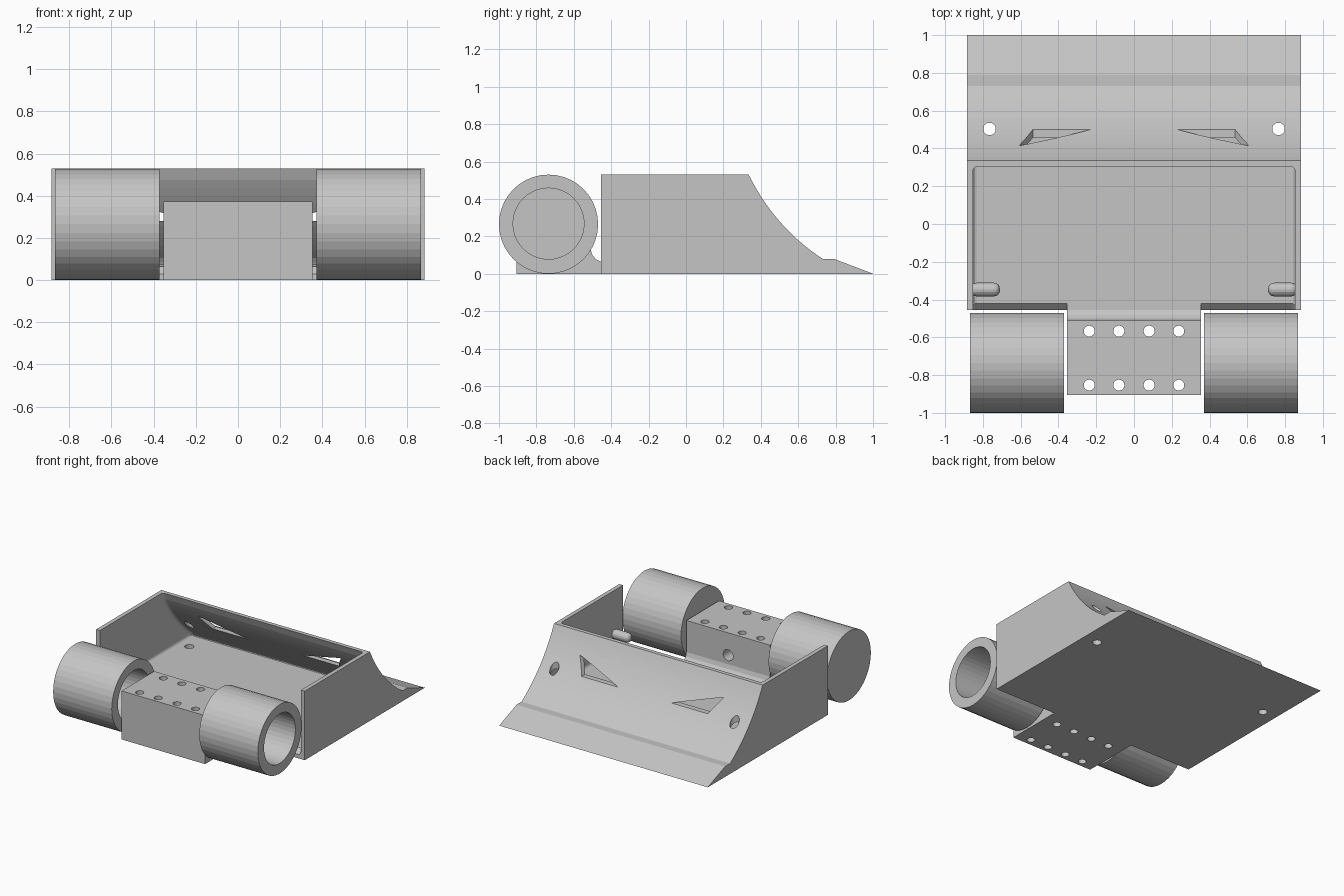
import bpy, bmesh
from math import pi
from mathutils import Vector, Matrix

old = bpy.data.objects.get("Cube")
if old:
    bpy.data.objects.remove(old)

GREY = (0.56, 0.56, 0.56, 1)
mat = bpy.data.materials.new("plain grey")
mat.use_nodes = True
mat.diffuse_color = GREY
mat.node_tree.nodes["Principled BSDF"].inputs["Base Color"].default_value = GREY


def finish(name, bm):
    bmesh.ops.recalc_face_normals(bm, faces=bm.faces)
    mesh = bpy.data.meshes.new(name)
    bm.to_mesh(mesh)
    bm.free()
    mesh.materials.append(mat)
    obj = bpy.data.objects.new(name, mesh)
    bpy.context.collection.objects.link(obj)
    return obj


def prism(name, points, span):
    """Extrude a list of 3D points along a vector."""
    bm = bmesh.new()
    face = bm.faces.new([bm.verts.new(p) for p in points])
    out = bmesh.ops.extrude_face_region(bm, geom=[face])
    verts = [g for g in out["geom"] if isinstance(g, bmesh.types.BMVert)]
    bmesh.ops.translate(bm, verts=verts, vec=span)
    return finish(name, bm)


def side_prism(name, profile, half):
    """Extrude a (y, z) profile across the width."""
    return prism(name, [(-half, y, z) for y, z in profile], (2 * half, 0, 0))


def rod(name, centre, axis, radius, length, sides=24):
    bm = bmesh.new()
    turn = Vector((0, 0, 1)).rotation_difference(Vector(axis)).to_matrix().to_4x4()
    bmesh.ops.create_cone(bm, cap_ends=True, segments=sides, radius1=radius,
                          radius2=radius, depth=length,
                          matrix=Matrix.Translation(centre) @ turn)
    return finish(name, bm)


def cut(target, cutters):
    bpy.context.view_layer.objects.active = target
    for cutter in cutters:
        mod = target.modifiers.new("cut", "BOOLEAN")
        mod.operation = "DIFFERENCE"
        mod.solver = "EXACT"
        mod.object = cutter
        bpy.ops.object.modifier_apply(modifier=mod.name)
        bpy.data.objects.remove(cutter)


# Curved front plate, outside and its inward offset
a, b, c = Vector((0.335, 0.53)), Vector((0.473, 0.25)), Vector((0.73, 0.08))
outer, inner = [], []
for i in range(15):
    t = i / 14
    p = a * (1 - t) ** 2 + b * 2 * t * (1 - t) + c * t * t
    d = ((b - a) * (1 - t) + (c - b) * t).normalized()
    q = p + Vector((d.y, -d.x)) * 0.033
    outer.append(tuple(p))
    if q.y > 0.09 and i > 0:
        inner.append(tuple(q))

# Open tray with the wedge nose
FLOOR = 0.065
tray = side_prism("tray", [(-0.455, 0), (-0.455, 0.53)] + outer
                  + [(0.79, 0.08), (1, 0)], 0.885)
end_y = inner[-1][0] + 0.03
cavity = side_prism("cavity_cutter", [(-0.6, 0.7), (-0.6, 0.03), (-0.455, 0.03),
                    (-0.42, FLOOR), (end_y, FLOOR)] + inner[::-1]
                    + [(0.302, 0.535), (0.302, 0.7)], 0.853)
bevel = cavity.modifiers.new("round", "BEVEL")
bevel.width = 0.022
bevel.segments = 3
bevel.limit_method = "ANGLE"
bevel.angle_limit = 1.0
cutters = [cavity]
for s in (-1, 1):
    cutters.append(prism("eye_cutter", [(s * 0.61, 0.2, 0.393), (s * 0.535, 0.2, 0.28),
                                        (s * 0.225, 0.2, 0.28)], (0, 0.6, 0)))
    cutters.append(rod("hole_cutter", (s * 0.765, 0.503, 0.2), (0, 0, 1), 0.033, 0.8))
cut(tray, cutters)

# Rear mounting block with its clamp cap
block = side_prism("mount_block", [(-0.905, 0), (-0.905, 0.275), (-0.51, 0.275),
                   (-0.51, 0.13), (-0.5, 0.1), (-0.482, 0.078), (-0.455, FLOOR),
                   (-0.42, FLOOR), (-0.455, 0.03), (-0.455, 0)], 0.354)
cap = side_prism("mount_cap", [(-0.905, 0.275), (-0.905, 0.372),
                               (-0.51, 0.372), (-0.51, 0.275)], 0.354)
for part in (block, cap):
    cut(part, [rod("bolt_cutter", (x, y, 0.2), (0, 0, 1), 0.029, 0.8)
               for x in (-0.237, -0.08, 0.08, 0.237) for y in (-0.567, -0.853)])
cut(block, [rod("cable_cutter", (0, -0.5, 0.2), (0, 1, 0), 0.042, 0.3)])

# Wheels, each recessed on its left end, and rounded pegs on the tray walls
for s, side in ((1, "left"), (-1, "right")):
    wheel = rod(side + "_wheel", (s * 0.62, -0.735, 0.265), (1, 0, 0), 0.265, 0.497, 40)
    cut(wheel, [rod("recess_cutter", (s * 0.62 + 0.05, -0.735, 0.268), (1, 0, 0),
                    0.19, 0.48, 40)])
    peg = rod(side + "_peg", (s * 0.787, -0.347, 0.2), (s, 0, 0), 0.036, 0.154, 16)
    bpy.context.view_layer.objects.active = peg
    mod = peg.modifiers.new("round", "BEVEL")
    mod.width = 0.03
    mod.segments = 4
    mod.limit_method = "ANGLE"
    mod.angle_limit = pi / 3
